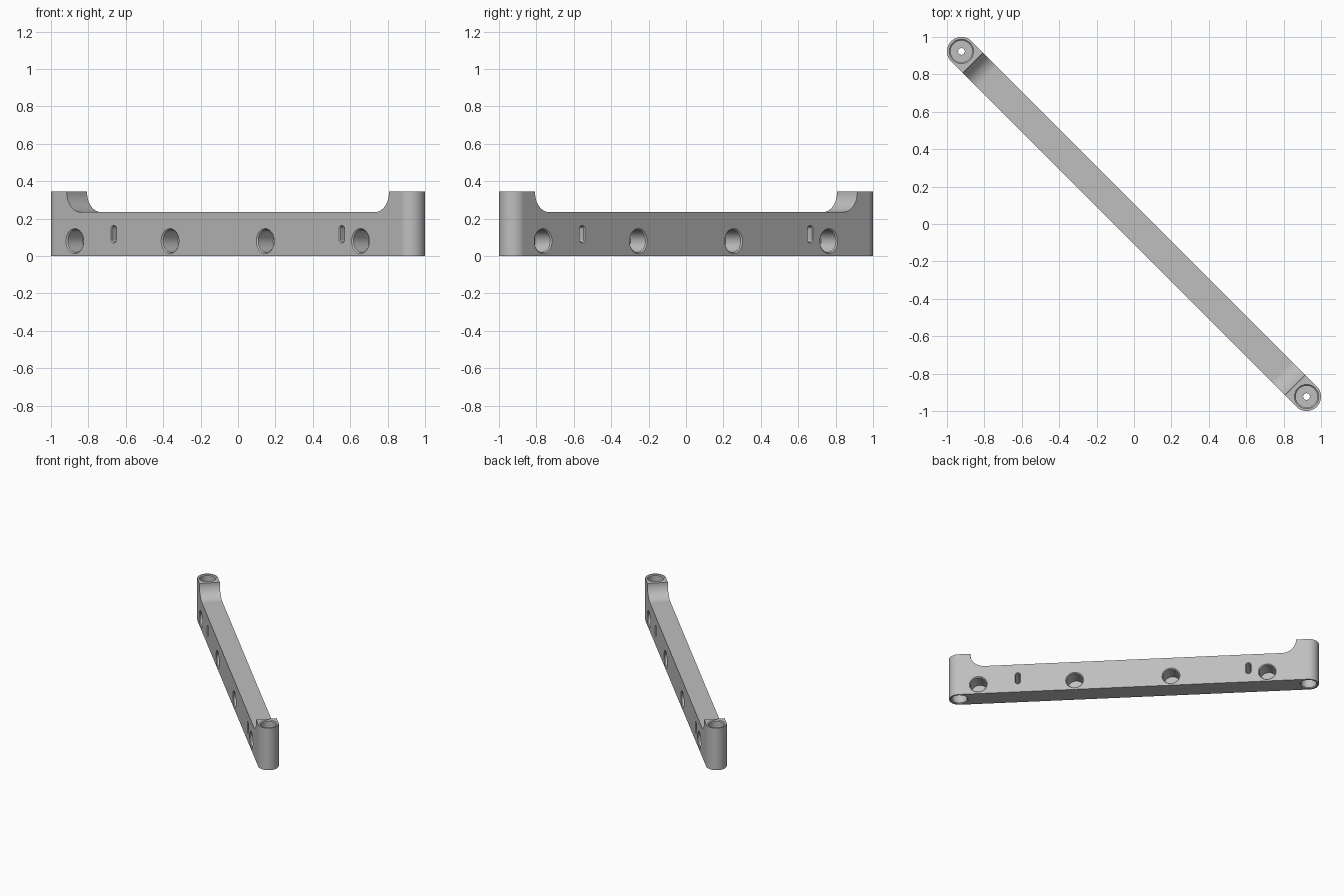
import bpy, bmesh
from math import cos, sin, pi, radians
from mathutils import Matrix

cube = bpy.data.objects.get("Cube")
if cube:
    bpy.data.objects.remove(cube, do_unlink=True)

HALF, RAD, TOP, FLOOR = 1.305, 0.077, 0.345, 0.235   # bar size
SIDEWAYS = Matrix(((0, 1, 0), (0, 0, 1), (1, 0, 0))).to_4x4()  # depth runs across the bar


def bridge(bm, loops):
    """Skin a row of vertex loops and cap both ends."""
    for a, b in zip(loops, loops[1:]):
        for i in range(len(a)):
            j = (i + 1) % len(a)
            bm.faces.new((a[i], a[j], b[j], b[i]))
    bm.faces.new(loops[0])
    bm.faces.new(loops[-1])


def loft(bm, rings, half=0, matrix=Matrix(), n=48):
    """Round or slot-shaped solid through (depth, radius) rings."""
    loops = []
    for depth, r in rings:
        loop = []
        for i in range(n):
            a = (i + 0.5) / n * 2 * pi
            x = cos(a) * r + (half if cos(a) > 0 else -half)
            v = bm.verts.new((x, sin(a) * r, depth))
            v.co = matrix @ v.co
            loop.append(v)
        loops.append(loop)
    bridge(bm, loops)


def to_object(bm, name):
    bmesh.ops.recalc_face_normals(bm, faces=bm.faces)
    mesh = bpy.data.meshes.new(name)
    bm.to_mesh(mesh)
    bm.free()
    obj = bpy.data.objects.new(name, mesh)
    bpy.context.collection.objects.link(obj)
    return obj


# Full-height bar with round ends
bm = bmesh.new()
loft(bm, [(0, RAD), (TOP, RAD)], HALF, n=96)
bar = to_object(bm, "connecting_bar")

cut = bmesh.new()

# Long recess on top, filleted where it meets the end posts
wall, fillet = 1.218, 0.105
right = [(wall, TOP + 0.1)]
for i in range(17):
    a = i / 16 * pi / 2
    right.append((wall - fillet + fillet * cos(a), FLOOR + fillet - fillet * sin(a)))
outline = right + [(-x, z) for x, z in reversed(right)]
bridge(cut, [[cut.verts.new((x, y, z)) for x, z in outline] for y in (-0.2, 0.2)])

# Stepped vertical bolt holes through the posts
bolt = [(-0.01, 0.065), (0, 0.065), (0.006, 0.058), (0.12, 0.058), (0.12, 0.018)]
bolt += [(TOP - z, r) for z, r in reversed(bolt)]
for s in (-1, 1):
    loft(cut, bolt, matrix=Matrix.Translation((s * HALF, 0, 0)))

# Blind chamfered sockets, staggered on the two long sides
socket = [(-0.01, 0.067), (0, 0.067), (0.007, 0.06), (0.12, 0.06)]
for s in (-1, 1):
    for k in range(4):
        place = Matrix.Translation((s * (-1.157 + 0.72 * k), 0, 0.08))
        loft(cut, [(s * (d - RAD), r) for d, r in socket], matrix=place @ SIDEWAYS)

# Narrow upright slots right through the bar
slot = [(-RAD - 0.01, 0.022), (-RAD, 0.022), (0.005 - RAD, 0.017)]
slot += [(-d, r) for d, r in reversed(slot)]
for s in (-1, 1):
    loft(cut, slot, 0.026, Matrix.Translation((s * 0.862, 0, 0.117)) @ SIDEWAYS, 24)

cutter = to_object(cut, "hole_cutter")
cutter.hide_render = True

# Cut, then discard the cutter
bpy.ops.object.select_all(action="DESELECT")
bpy.context.view_layer.objects.active = bar
bar.select_set(True)
mod = bar.modifiers.new("holes", "BOOLEAN")
mod.operation, mod.solver, mod.object = "DIFFERENCE", "EXACT", cutter
bpy.ops.object.modifier_apply(modifier=mod.name)
bpy.data.objects.remove(cutter, do_unlink=True)

# Lay the bar along the diagonal
bar.data.transform(Matrix.Rotation(radians(-45), 4, "Z"))

# Plain grey finish
grey = bpy.data.materials.new("plain_grey")
grey.use_nodes = True
colour = (0.52, 0.52, 0.52, 1)
grey.diffuse_color = colour
grey.node_tree.nodes["Principled BSDF"].inputs["Base Color"].default_value = colour
bar.data.materials.clear()
bar.data.materials.append(grey)

bpy.ops.object.shade_smooth_by_angle(angle=radians(30))
bar.modifiers.new("clean_shading", "WEIGHTED_NORMAL").keep_sharp = True
